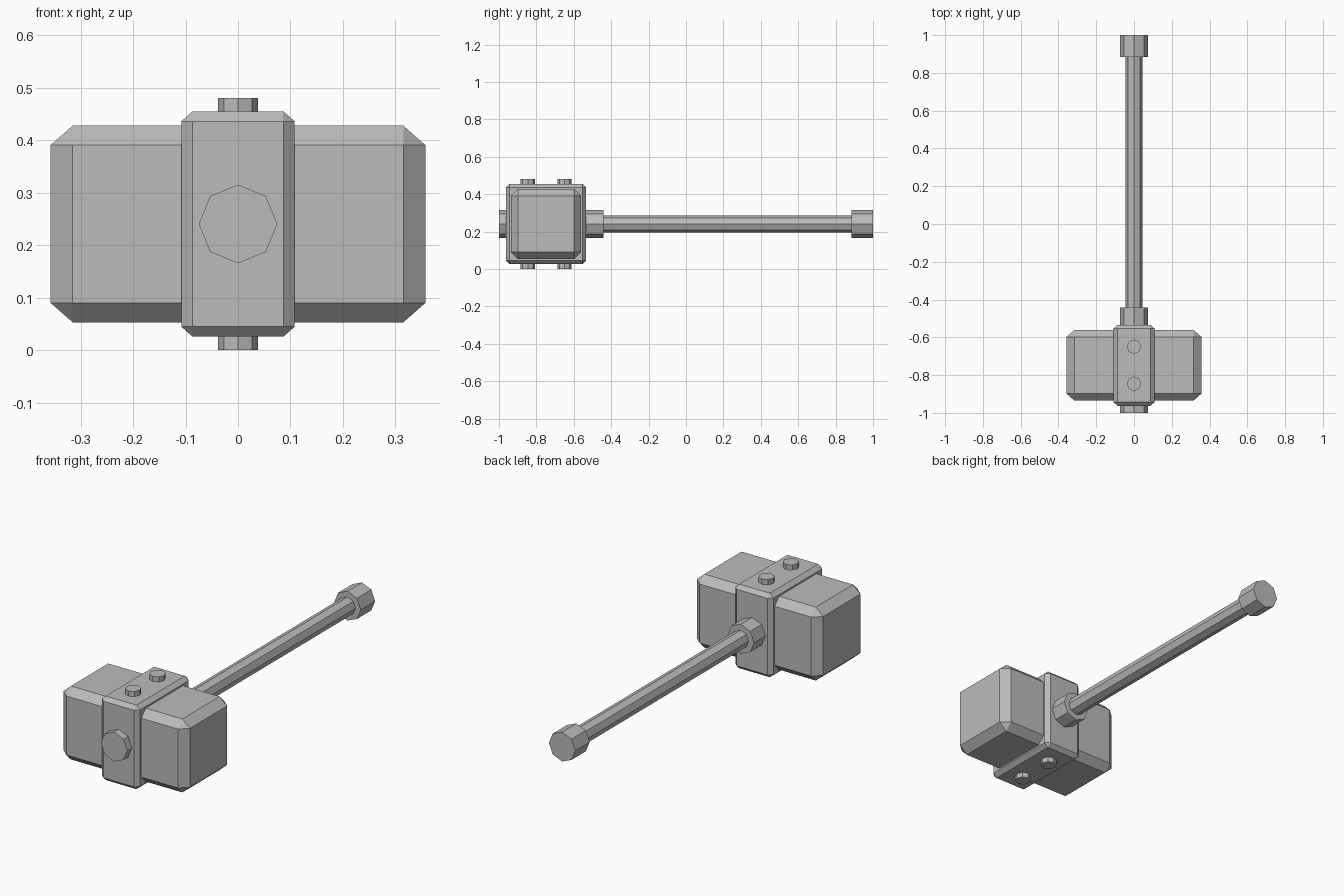
import bpy
import bmesh
from itertools import product
from math import radians
from mathutils import Matrix, Vector

if "Cube" in bpy.data.objects:
    bpy.data.objects.remove(bpy.data.objects["Cube"], do_unlink=True)

HEAD = Vector((0, -0.748, 0.2405))   # centre of the hammer head

grey = bpy.data.materials.new("steel grey")
grey.use_nodes = True
grey.diffuse_color = (0.5, 0.5, 0.5, 1)
grey.node_tree.nodes["Principled BSDF"].inputs["Base Color"].default_value = (0.5, 0.5, 0.5, 1)


def finish(bm, name):
    bmesh.ops.recalc_face_normals(bm, faces=bm.faces)
    mesh = bpy.data.meshes.new(name)
    bm.to_mesh(mesh)
    bm.free()
    mesh.materials.append(grey)
    bpy.context.collection.objects.link(bpy.data.objects.new(name, mesh))


def chamfered_box(name, half, cut):
    """Box around the head centre with every edge and corner chamfered."""
    bm = bmesh.new()
    for signs in product((-1, 1), repeat=3):
        for outer in range(3):
            bm.verts.new(HEAD + Vector([s * (h if i == outer else h - c)
                         for i, (s, h, c) in enumerate(zip(signs, half, cut))]))
    bmesh.ops.convex_hull(bm, input=bm.verts[:])
    bmesh.ops.dissolve_limit(bm, angle_limit=radians(1), verts=bm.verts[:], edges=bm.edges[:])
    finish(bm, name)


def octagon_rod(name, radius, start, end, axis, centre):
    """Eight-sided rod from start to end along y or z, with corners on the axes."""
    turn = Matrix.Rotation(radians(90), 4, "X") if axis == 1 else Matrix()
    place = Vector(centre)
    place[axis] = (start + end) / 2
    bm = bmesh.new()
    bmesh.ops.create_cone(bm, cap_ends=True, segments=8, radius1=radius, radius2=radius,
                          depth=end - start, matrix=Matrix.Translation(place) @ turn)
    finish(bm, name)


# Head block and the raised band around its middle
chamfered_box("head_block", (0.357, 0.1875, 0.1875), (0.042, 0.037, 0.037))
chamfered_box("head_band", (0.108, 0.2145, 0.2145), (0.021, 0.019, 0.019))

# Handle: shaft, collar passing through the head, and end knob
octagon_rod("handle_shaft", 0.045, -0.5, 0.95, 1, HEAD)
octagon_rod("handle_collar", 0.075, -1.0, -0.442, 1, HEAD)
octagon_rod("handle_knob", 0.075, 0.884, 1.0, 1, HEAD)

# Rivets through the band, showing above and below
for label, side in (("front", -1), ("back", 1)):
    octagon_rod(label + "_rivet", 0.038, 0, 0.481, 2, HEAD + Vector((0, side * 0.098, 0)))
